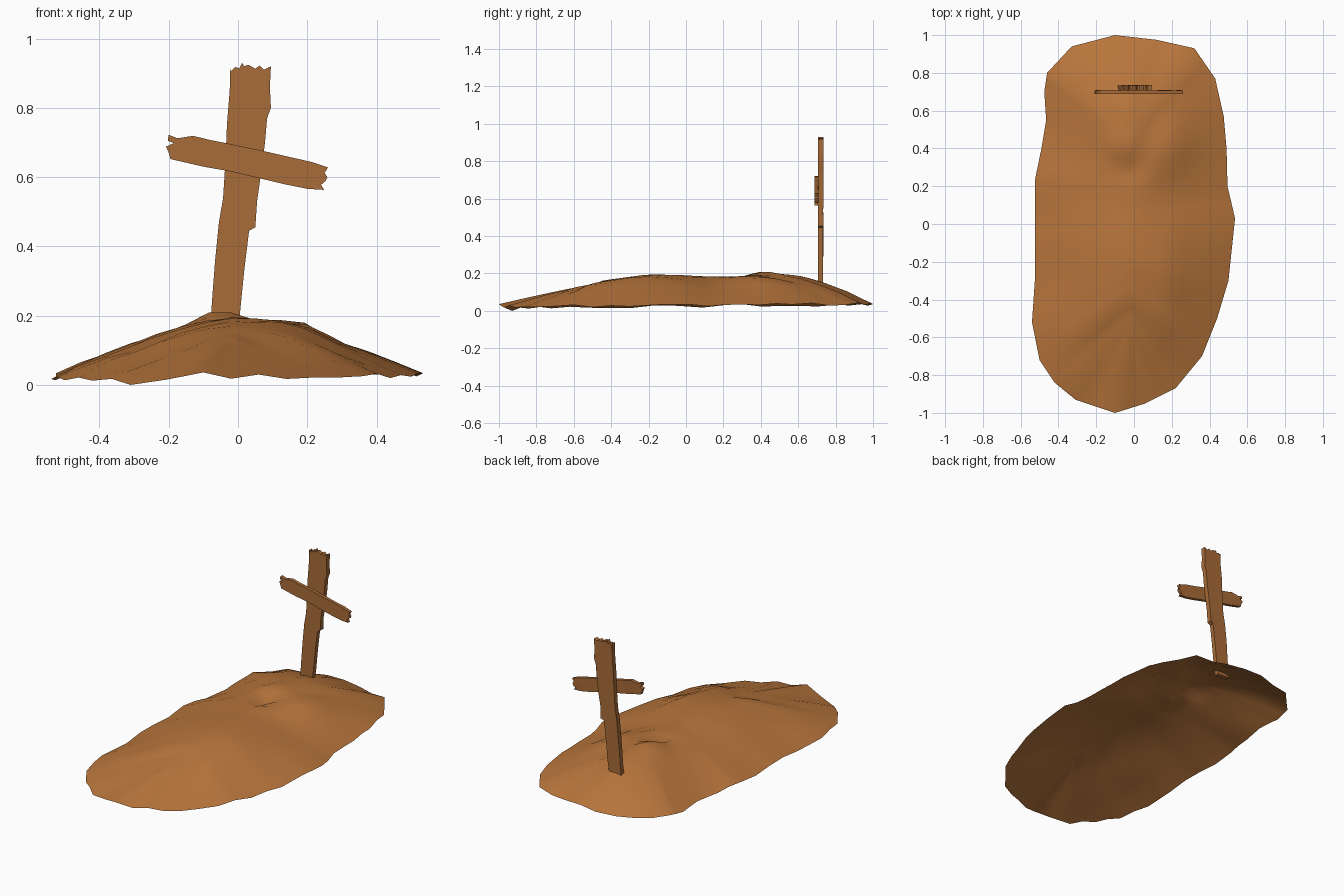
import bpy, bmesh, math, random
from mathutils import Vector

if "Cube" in bpy.data.objects:
    bpy.data.objects.remove(bpy.data.objects["Cube"])

random.seed(4)


def material(name, color):
    m = bpy.data.materials.new(name)
    m.diffuse_color = color
    m.use_nodes = True
    m.node_tree.nodes["Principled BSDF"].inputs["Base Color"].default_value = m.diffuse_color
    return m


earth = material("earth", (0.48, 0.18, 0.045, 1))
wood = material("wood", (0.40, 0.15, 0.04, 1))


def finish(bm, name, mat, angle):
    mesh = bpy.data.meshes.new(name)
    bm.to_mesh(mesh)
    bm.free()
    ob = bpy.data.objects.new(name, mesh)
    bpy.context.collection.objects.link(ob)
    mesh.materials.append(mat)
    bpy.ops.object.select_all(action='DESELECT')
    ob.select_set(True)
    bpy.context.view_layer.objects.active = ob
    bpy.ops.object.shade_smooth_by_angle(angle=math.radians(angle))
    return ob


def lookup(table, x):
    for (a, u), (b, v) in zip(table, table[1:]):
        if x <= b:
            return u + (v - u) * max(0, (x - a) / (b - a))
    return table[-1][1]


# Mound: rim outlines from front tip to back tip, and crest heights along y
left = [(-.1, -1), (-.31, -.93), (-.42, -.84), (-.5, -.72), (-.54, -.52), (-.525, -.3), (-.525, -.05),
        (-.525, .23), (-.49, .4), (-.465, .55), (-.475, .7), (-.46, .8), (-.33, .94), (-.1, 1)]
right = [(-.1, -1), (.06, -.95), (.22, -.87), (.36, -.7), (.44, -.5), (.5, -.3), (.535, .03),
         (.495, .2), (.49, .4), (.475, .57), (.43, .77), (.32, .93), (.12, .975), (-.1, 1)]
crest = [(-.6, .12), (-.4, .168), (-.2, .195), (0, .19), (.1, .183), (.3, .197), (.45, .2), (.6, .19)]
# Local lumps and dents: x, y, radius x, radius y, height
lumps = [(-.07, .41, .06, .07, .022), (-.025, .28, .035, .07, -.04), (.17, -.3, .1, .25, .022),
         (.19, .4, .09, .14, .028), (.1, .52, .06, .08, -.012), (-.3, -.45, .06, .15, -.012)]


def refine(pts):
    out = []
    for p, q in zip(pts, pts[1:]):
        out += [Vector(p), (Vector(p) + Vector(q)) / 2]
    return out + [Vector(pts[-1])]


bm = bmesh.new()
steps = 7
rows = []
L, R = refine(left), refine(right)
last = len(L) - 1
for i, (l, r) in enumerate(zip(L, R)):
    sy = 0.28 * (l.y + r.y)
    spine = Vector((-.02, sy))
    power = 1.1 if sy < -.4 else 1.45
    tip = i in (0, last)
    row = []
    rim_l = 0.025 + 0.008 * l.y + random.uniform(-.009, .009)
    rim_r = 0.03 + 0.006 * r.y + random.uniform(-.009, .009)
    if i == 2:
        rim_l = 0.0
    if tip:
        rim_l = rim_r = 0.036
    for k in range(-steps, steps + 1):
        t = abs(k) / steps
        edge, rim = (l, rim_l) if k < 0 else (r, rim_r)
        p = spine.lerp(edge, t)
        z = rim + (lookup(crest, sy) - rim) * (1 - t ** power)
        for x, y, rx, ry, h in lumps:
            z += h * math.exp(-((p.x - x) / rx) ** 2 - ((p.y - y) / ry) ** 2)
        if 0 < t < 1 and not tip:
            z += random.uniform(-.003, .003)
        row.append(bm.verts.new((p.x, p.y, z)))
    rows.append(row)
for a, b in zip(rows, rows[1:]):
    for k in range(2 * steps):
        bm.faces.new((a[k], a[k + 1], b[k + 1], b[k]))
bmesh.ops.remove_doubles(bm, verts=bm.verts, dist=1e-4)
bmesh.ops.recalc_face_normals(bm, faces=bm.faces)
if sum(f.normal.z for f in bm.faces) < 0:
    bmesh.ops.reverse_faces(bm, faces=bm.faces)
finish(bm, "earth_mound", earth, 50)


# Weathered boards: jagged xz outline extruded along y
def board(name, outline, y0, y1):
    bm = bmesh.new()
    f = bm.faces.new([bm.verts.new((x, y0, z)) for x, z in outline])
    ext = bmesh.ops.extrude_face_region(bm, geom=[f])
    for v in ext["geom"]:
        if isinstance(v, bmesh.types.BMVert):
            v.co.y = y1 + random.uniform(-.002, .002)
    bmesh.ops.triangulate(bm, faces=[f for f in bm.faces if len(f.verts) > 4])
    bmesh.ops.recalc_face_normals(bm, faces=bm.faces)
    finish(bm, name, wood, 30)


board("upright_board", [
    (-.085, .135), (-.005, .13), (.005, .2), (.018, .33), (.032, .445), (.05, .455), (.055, .53),
    (.065, .6), (.078, .7), (.084, .77), (.095, .8), (.092, .86), (.095, .92), (.075, .91), (.062, .922),
    (.05, .913), (.03, .924), (.018, .92), (.012, .93), (.004, .914), (-.008, .918), (-.02, .906),
    (-.022, .92), (-.024, .85), (-.032, .75), (-.036, .65), (-.043, .54), (-.055, .47), (-.066, .36),
    (-.073, .27), (-.078, .2)], .706, .734)

board("cross_board", [
    (-.195, .652), (-.1, .63), (-.02, .616), (.06, .597), (.14, .578), (.2, .566), (.248, .563),
    (.24, .578), (.252, .588), (.258, .6), (.25, .612), (.26, .628), (.215, .643), (.14, .66),
    (.07, .676), (-.03, .697), (-.08, .707), (-.13, .719), (-.175, .712), (-.2, .722),
    (-.203, .705), (-.185, .698), (-.208, .688), (-.2, .67)], .687, .707)
